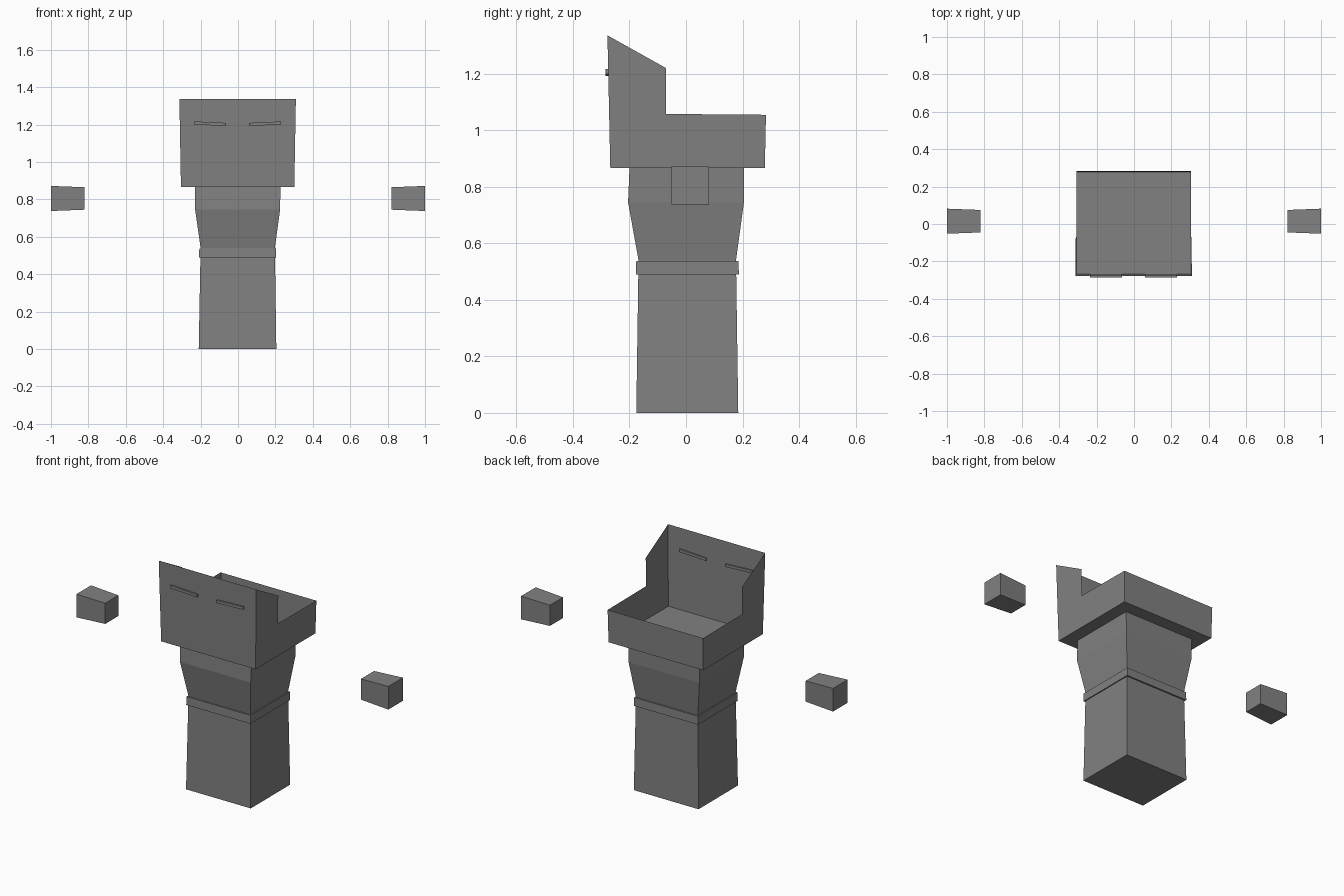
import bpy, bmesh

if "Cube" in bpy.data.objects:
    bpy.data.objects.remove(bpy.data.objects["Cube"])

grey = bpy.data.materials.new("plain grey")
grey.diffuse_color = (0.22, 0.22, 0.22, 1)
grey.use_nodes = True
grey.node_tree.nodes["Principled BSDF"].inputs["Base Color"].default_value = grey.diffuse_color


def make(name, verts, faces):
    """Mesh object from corner points, with outward normals."""
    me = bpy.data.meshes.new(name)
    me.from_pydata(verts, [], faces)
    bm = bmesh.new()
    bm.from_mesh(me)
    bmesh.ops.recalc_face_normals(bm, faces=bm.faces)
    bm.to_mesh(me)
    bm.free()
    me.materials.append(grey)
    ob = bpy.data.objects.new(name, me)
    bpy.context.collection.objects.link(ob)
    return ob


def loft(name, rings):
    """Closed four-sided block through rings of (z, x0, x1, y0, y1)."""
    verts, faces = [], []
    for z, x0, x1, y0, y1 in rings:
        verts += [(x0, y0, z), (x1, y0, z), (x1, y1, z), (x0, y1, z)]
    n = len(verts)
    for b in range(0, n - 4, 4):
        for i in range(4):
            j = (i + 1) % 4
            faces.append((b + i, b + j, b + 4 + j, b + 4 + i))
    faces += [(3, 2, 1, 0), (n - 4, n - 3, n - 2, n - 1)]
    return make(name, verts, faces)


# Body, belt and flared chest
loft("lower_body", [(0, -.21, .205, -.176, .185), (.54, -.20, .197, -.168, .177)])
loft("belt", [(.49, -.208, .204, -.177, .187), (.538, -.207, .203, -.176, .186)])
loft("chest", [(.54, -.20, .197, -.168, .177), (.745, -.229, .225, -.205, .205),
               (.866, -.231, .227, -.20, .205)])

# Open head: thin floor and walls, tall at the front and stepped down behind
side = [(-.268, .867), (-.278, 1.336), (-.07, 1.22), (-.07, 1.058),
        (.283, 1.055), (.279, .867)]
verts = []
for s in (-1, 1):
    for y, z in side:
        verts.append((s * (.303 + .018 * (z - .867)) - .002, y, z))
make("head_tray", verts, [
    (0, 1, 2, 3, 4, 5), (11, 10, 9, 8, 7, 6),   # sides
    (0, 1, 7, 6), (4, 5, 11, 10), (5, 0, 6, 11)])  # front, back, floor

# Mirrored slit eyes and floating hands
for s, tag in ((-1, "left"), (1, "right")):
    a, b = s * .062 - .002, s * .233 - .002
    eye = [(x, y, z) for y in (-.285, -.268)
           for x, z in ((a, 1.193), (b, 1.2), (b, 1.217), (a, 1.209))]
    box = [(0, 1, 2, 3), (4, 5, 6, 7), (0, 1, 5, 4), (1, 2, 6, 5),
           (2, 3, 7, 6), (3, 0, 4, 7)]
    make(tag + "_eye", eye, box)
    hand = []
    for x, y0, y1, z0, z1 in ((.82, -.045, .075, .745, .865),
                              (1, -.052, .082, .738, .872)):
        hand += [(s * x, y0, z0), (s * x, y1, z0), (s * x, y1, z1), (s * x, y0, z1)]
    make(tag + "_hand", hand, box)
